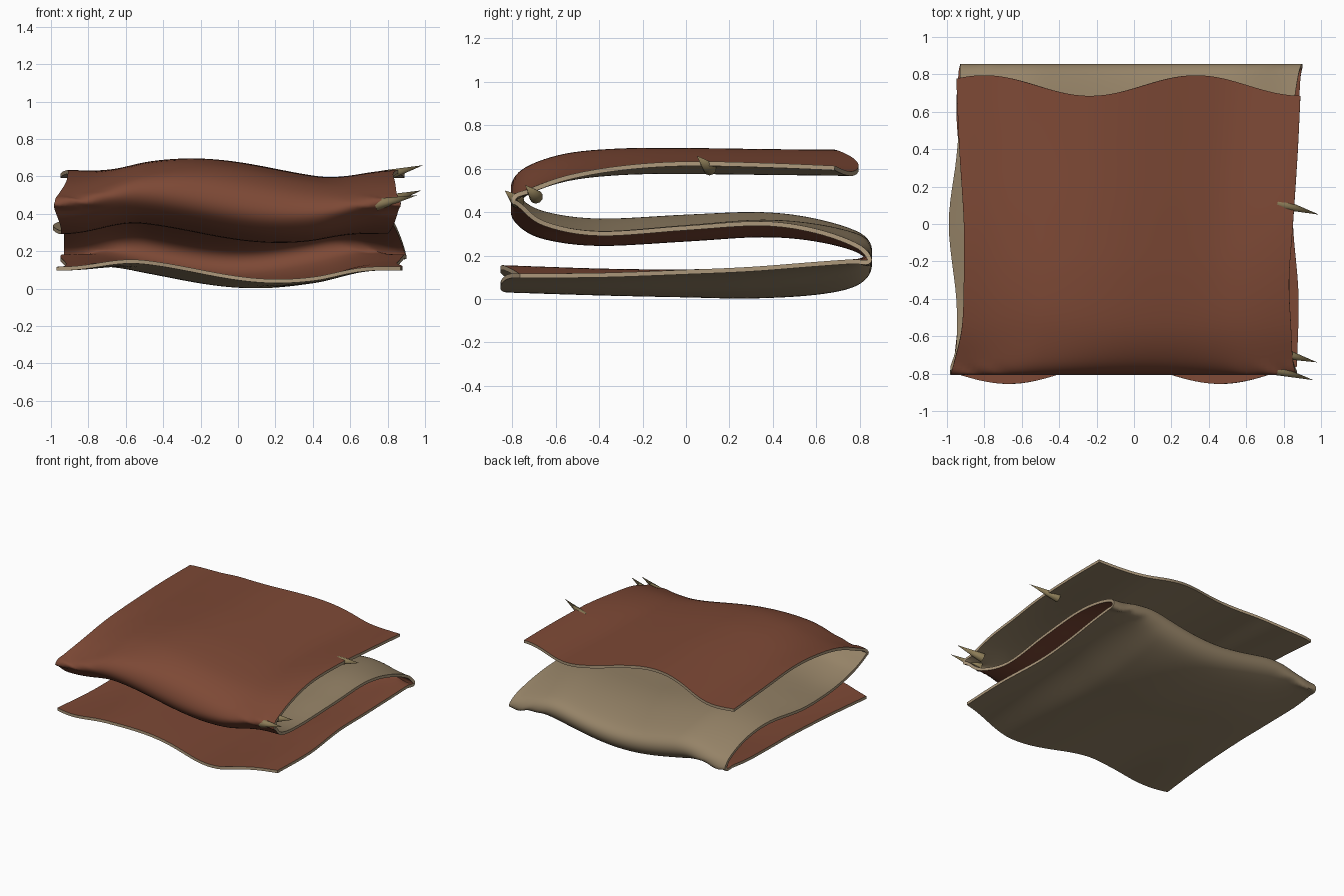
import bpy, math
from mathutils import Vector

if "Cube" in bpy.data.objects:
    bpy.data.objects.remove(bpy.data.objects["Cube"])


def material(name, rgb):
    m = bpy.data.materials.new(name)
    m.diffuse_color = (*rgb, 1)
    m.use_nodes = True
    m.node_tree.nodes["Principled BSDF"].inputs["Base Color"].default_value = m.diffuse_color
    return m


brown = material("brown_hide", (0.205, 0.066, 0.036))
tan = material("tan_underside", (0.30, 0.225, 0.135))
light = material("light_tan_rim", (0.41, 0.31, 0.195))
olive = material("olive_spike", (0.26, 0.20, 0.095))

# S-fold stations: y, z at middle, z at side edges, left x, right x
STATIONS = [
    (-0.80, .095, .105, -.97, .87), (-0.40, .082, .108, -.93, .88),
    (0.00, .073, .122, -.92, .85), (0.30, .068, .135, -.93, .86),
    (0.60, .085, .158, -.95, .88), (0.78, .125, .170, -.94, .89),
    (0.845, .20, .165, -.93, .90), (0.80, .275, .235, -.93, .88),
    (0.60, .330, .310, -.93, .85), (0.35, .350, .345, -.95, .83),
    (0.00, .330, .325, -.99, .82), (-0.40, .310, .300, -.95, .80),
    (-0.65, .340, .345, -.95, .83), (-0.765, .40, .430, -.98, .86),
    (-0.795, .47, .462, -.98, .87), (-0.73, .545, .495, -.96, .85),
    (-0.55, .605, .560, -.92, .84), (-0.30, .628, .605, -.91, .83),
    (0.00, .630, .625, -.91, .85), (0.40, .625, .618, -.935, .875),
    (0.74, .622, .605, -.95, .89)]
# Position along the hide -> x of the ripple crest
CRESTS = [(0, -.66), (.28, -.9), (.65, -.6), (.8, -.27), (1.01, -.2)]
SUB, COLS = 6, 64
ROWS = (len(STATIONS) - 1) * SUB


def station(t):
    """Smooth Catmull-Rom sample of the station list, t in 0..1."""
    f = t * (len(STATIONS) - 1)
    i = min(int(f), len(STATIONS) - 2)
    u = f - i
    a, b, c, d = (STATIONS[max(0, min(len(STATIONS) - 1, i + k))] for k in (-1, 0, 1, 2))
    return [0.5 * (2 * q + (r - p) * u + (2 * p - 5 * q + 4 * r - s) * u * u
                   + (3 * q - p - 3 * r + s) * u ** 3) for p, q, r, s in zip(a, b, c, d)]


def crest(t):
    for (t0, a), (t1, b) in zip(CRESTS, CRESTS[1:]):
        if t <= t1:
            k = (t - t0) / (t1 - t0)
            k = k * k * (3 - 2 * k)
            return a + (b - a) * k


def hide_point(t, v):
    y, zc, ze, xl, xr = station(t)
    x = xl + (xr - xl) * v
    e = max(0, min(1, (abs(2 * v - 1) - 0.5) / 0.5))
    e = e * e * (3 - 2 * e)
    # Long ripples across the sheet, fading towards the sides
    z = zc + (ze - zc) * e
    z += 0.055 * (1 - 0.95 * e) * math.cos(2 * math.pi * (x - crest(t)) / 1.75)
    # Scalloped free ends
    y -= 0.055 * max(0, 1 - t / 0.12) ** 1.5 * math.cos(2 * math.pi * (x + 0.67) / 1.13)
    y += 0.055 * max(0, (t - 0.88) / 0.12) ** 1.5 * math.cos(2 * math.pi * (x - 0.33) / 1.13)
    # Crumpled corners where the hide folds
    fold = max(0, 1 - abs(t - 0.30) / 0.05) + max(0, 1 - abs(t - 0.70) / 0.05)
    z += 0.010 * fold * e * math.sin(38 * x + 60 * t)
    return Vector((x, y, z))


grid = [[hide_point(r / ROWS, c / COLS) for c in range(COLS + 1)] for r in range(ROWS + 1)]

# Folded hide sheet: brown side, tan side, light rim
mesh = bpy.data.meshes.new("folded_hide")
W = COLS + 1
mesh.from_pydata([p for row in grid for p in row], [],
                 [(r * W + c, r * W + c + 1, (r + 1) * W + c + 1, (r + 1) * W + c)
                  for r in range(ROWS) for c in range(COLS)])
for m in (brown, tan, light):
    mesh.materials.append(m)
for p in mesh.polygons:
    p.use_smooth = True
hide = bpy.data.objects.new("folded_hide", mesh)
bpy.context.collection.objects.link(hide)
solid = hide.modifiers.new("thickness", 'SOLIDIFY')
solid.thickness = 0.021
solid.offset = 0
solid.material_offset = 1
solid.material_offset_rim = 2
bpy.context.view_layer.objects.active = hide
hide.select_set(True)
bpy.ops.object.modifier_apply(modifier=solid.name)
bpy.ops.object.shade_smooth_by_angle(angle=math.radians(50))


# Three spikes on the right edge
def spike(name, base, tip):
    a, b = Vector(base), Vector(tip)
    bpy.ops.mesh.primitive_cone_add(vertices=10, radius1=0.032, radius2=0,
                                    depth=(b - a).length, location=(a + b) / 2)
    ob = bpy.context.object
    ob.name = name
    ob.rotation_euler = (b - a).to_track_quat('Z', 'Y').to_euler()
    ob.data.materials.append(olive)
    bpy.ops.object.shade_smooth_by_angle(angle=math.radians(50))


spike("spike_top", (0.775, 0.11, 0.60), (0.99, 0.05, 0.66))
spike("spike_fold_upper", (0.79, -0.69, 0.47), (0.98, -0.74, 0.525))
spike("spike_fold_lower", (0.74, -0.775, 0.45), (0.96, -0.835, 0.50))
